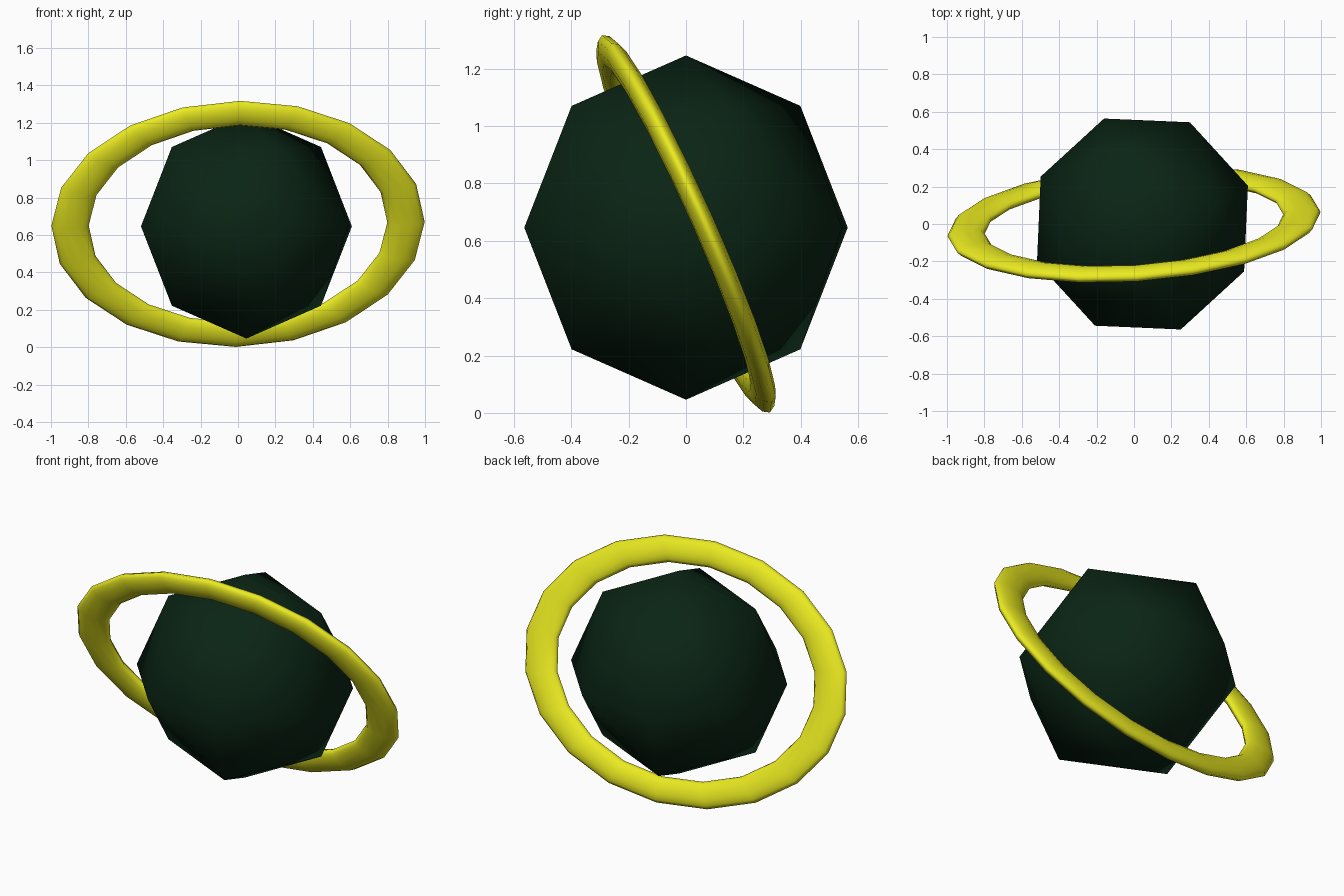
import bpy
import bmesh
from math import radians

if "Cube" in bpy.data.objects:
    bpy.data.objects.remove(bpy.data.objects["Cube"])


def finish(ob, color):
    # Smooth shade and colour a part
    ob.data.shade_smooth()
    mat = bpy.data.materials.new(ob.name + "_color")
    mat.diffuse_color = (*color, 1)
    mat.use_nodes = True
    mat.node_tree.nodes["Principled BSDF"].inputs["Base Color"].default_value = mat.diffuse_color
    ob.data.materials.append(mat)


# Planet body: octahedron, subdivided once and pushed out to a sphere
RADIUS = 0.6
bm = bmesh.new()
for axis in range(3):
    for sign in (-1, 1):
        co = [0, 0, 0]
        co[axis] = sign
        bm.verts.new(co)
bmesh.ops.convex_hull(bm, input=bm.verts[:])
bmesh.ops.subdivide_edges(bm, edges=bm.edges[:], cuts=1, use_grid_fill=True)
for v in bm.verts:
    v.co = v.co.normalized() * RADIUS
bmesh.ops.recalc_face_normals(bm, faces=bm.faces[:])
mesh = bpy.data.meshes.new("planet")
bm.to_mesh(mesh)
bm.free()
planet = bpy.data.objects.new("planet", mesh)
bpy.context.collection.objects.link(planet)
planet.location = (0.045, 0, 0.646)
planet.rotation_euler.z = radians(20)
finish(planet, (0.003, 0.018, 0.007))

# Flattened, oval, tilted ring
bpy.ops.mesh.primitive_torus_add(
    major_segments=20, minor_segments=10,
    major_radius=0.9, minor_radius=0.1,
    location=(0, 0, 0.659),
    rotation=(radians(114), radians(-0.6), radians(3.7)))
ring = bpy.context.object
ring.name = "planet_ring"
ring.scale = (1, 0.72, 0.38)
finish(ring, (0.82, 0.82, 0.015))
